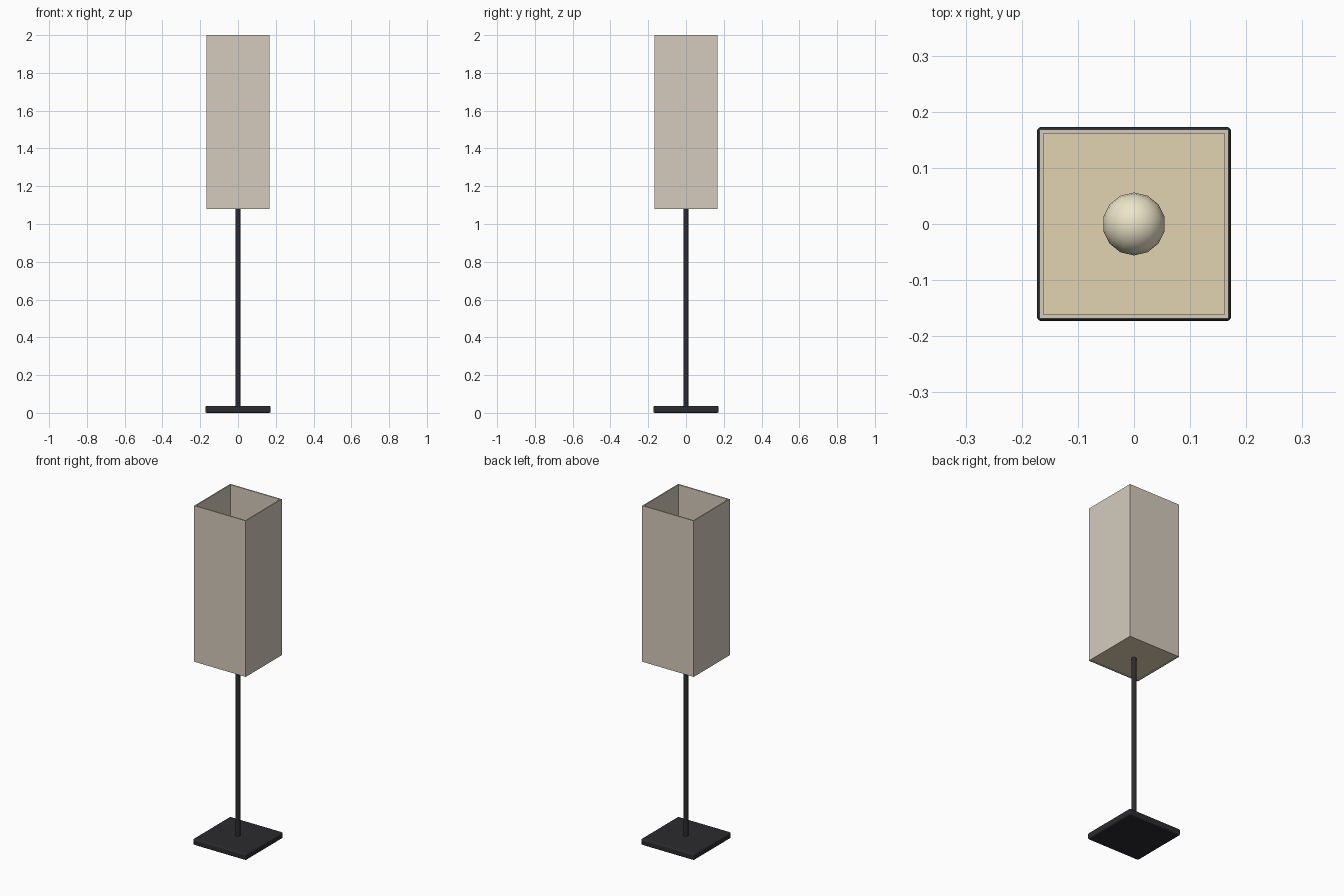
import bpy, bmesh, math

if "Cube" in bpy.data.objects:
    bpy.data.objects.remove(bpy.data.objects["Cube"])


def material(name, rgb):
    m = bpy.data.materials.new(name)
    m.diffuse_color = (*rgb, 1)
    m.use_nodes = True
    m.node_tree.nodes["Principled BSDF"].inputs["Base Color"].default_value = m.diffuse_color
    return m


black = material("black_metal", (0.025, 0.025, 0.028))
linen = material("shade_fabric", (0.66, 0.60, 0.51))
cream = material("warm_diffuser", (0.75, 0.65, 0.44))
glass = material("warm_bulb", (0.85, 0.78, 0.58))


def box(name, half, z0, z1, mat):
    bpy.ops.mesh.primitive_cube_add(size=1, location=(0, 0, (z0 + z1) / 2))
    ob = bpy.context.object
    ob.name = name
    ob.scale = (half * 2, half * 2, z1 - z0)
    bpy.ops.object.transform_apply(location=False, rotation=False, scale=True)
    ob.data.materials.append(mat)
    return ob


def cylinder(name, r, z0, z1, mat, sides=24):
    bpy.ops.mesh.primitive_cylinder_add(vertices=sides, radius=r, depth=z1 - z0,
                                        location=(0, 0, (z0 + z1) / 2))
    ob = bpy.context.object
    ob.name = name
    ob.data.materials.append(mat)
    bpy.ops.object.shade_smooth_by_angle(angle=math.radians(35))
    return ob


# Square base plate with softened edges
base = box("base_plate", 0.173, 0, 0.037, black)
bevel = base.modifiers.new("soft_edges", 'BEVEL')
bevel.width = 0.008
bevel.segments = 3

# Pole, running up inside the shade to the bulb
cylinder("pole", 0.013, 0.03, 1.46, black)

# Open square shade: four thin walls as one ring-shaped solid
bm = bmesh.new()
rings = []
for half, z in ((0.168, 1.08), (0.168, 2.0), (0.161, 2.0), (0.161, 1.08)):
    rings.append([bm.verts.new((sx * half, sy * half, z))
                  for sx, sy in ((-1, -1), (1, -1), (1, 1), (-1, 1))])
for i in range(4):
    a, b = rings[i], rings[(i + 1) % 4]
    for j in range(4):
        k = (j + 1) % 4
        bm.faces.new((a[j], a[k], b[k], b[j]))
bmesh.ops.recalc_face_normals(bm, faces=bm.faces)
mesh = bpy.data.meshes.new("shade")
bm.to_mesh(mesh)
bm.free()
mesh.materials.append(linen)
shade = bpy.data.objects.new("shade", mesh)
bpy.context.collection.objects.link(shade)

# Diffuser panel closing the bottom of the shade
box("shade_floor", 0.161, 1.083, 1.09, cream)

# Round bulb
bpy.ops.mesh.primitive_uv_sphere_add(segments=14, ring_count=10, radius=0.056,
                                     location=(0, 0, 1.5))
bulb = bpy.context.object
bulb.name = "bulb"
bulb.data.materials.append(glass)
bpy.ops.object.shade_smooth()
